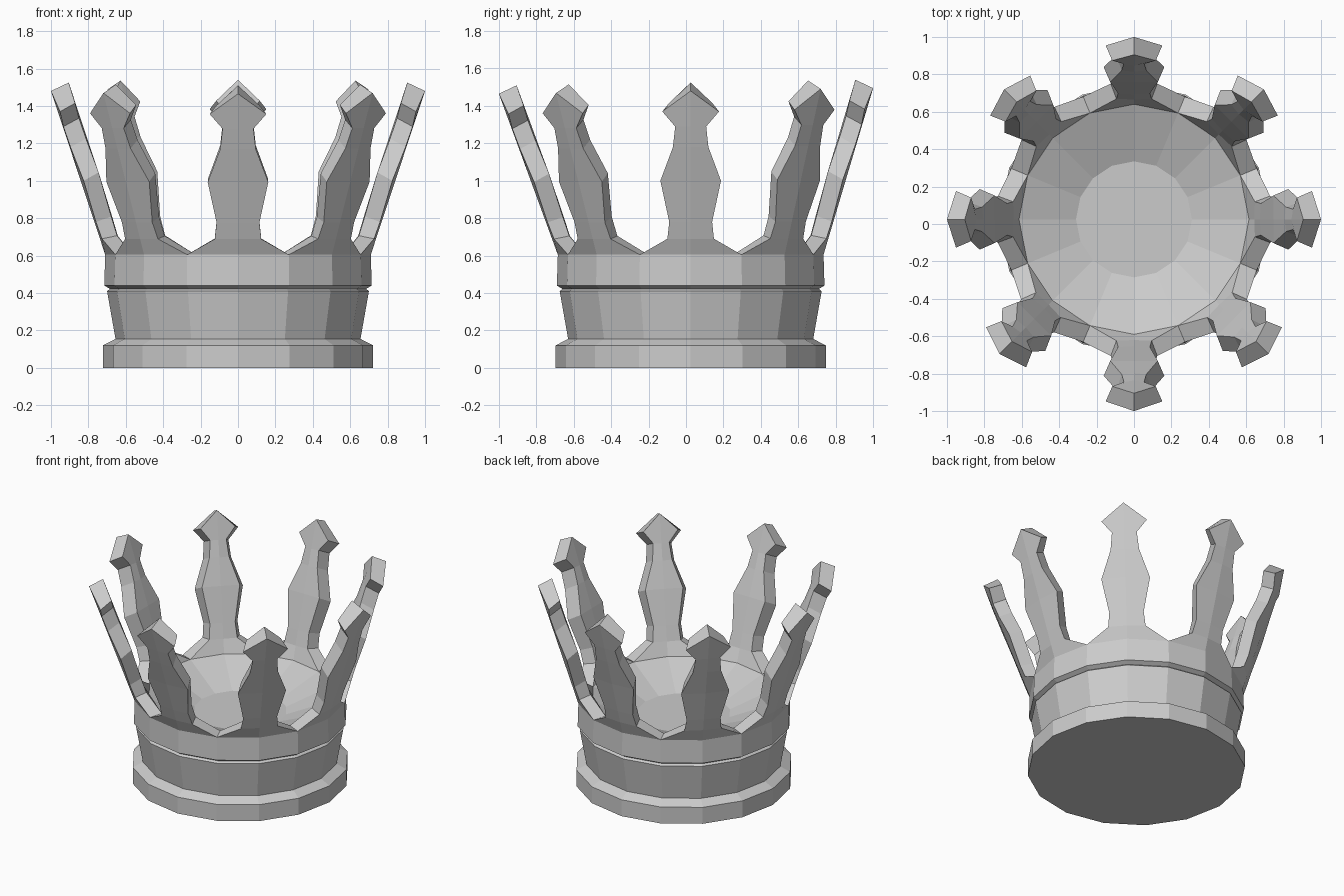
import bpy, bmesh
from math import sin, cos, pi

if "Cube" in bpy.data.objects:
    bpy.data.objects.remove(bpy.data.objects["Cube"])

CY = 0.025          # crown axis sits slightly behind the origin
N = 16
bm = bmesh.new()


def pt(r, a, z):
    return bm.verts.new((r * cos(a), CY + r * sin(a), z))


# Band and bowl: lathed profiles for the outside and the shallow inner dish
outer = [(0.722, 0), (0.722, 0.12), (0.655, 0.155), (0.70, 0.41),
         (0.685, 0.422), (0.715, 0.44), (0.71, 0.605)]
inner = [(0.615, 0.61), (0.31, 0.48)]


def lathe(profile):
    rings = [[pt(r, 2 * pi * i / N, z) for i in range(N)] for r, z in profile]
    for a, b in zip(rings, rings[1:]):
        for i in range(N):
            j = (i + 1) % N
            bm.faces.new((a[i], a[j], b[j], b[i]))
    return rings


bm.faces.new(lathe(outer)[0])
bm.faces.new(lathe(inner)[-1])

# Points: (height, half width) outline wrapped on a flaring cone
outline = [(0.69, 0.125), (0.78, 0.115), (1.0, 0.163), (1.18, 0.095),
           (1.29, 0.083), (1.37, 0.152)]


def spike(ang):
    def radius(z):
        t = (z - 0.605) / 0.875
        return 0.71 + (0.29 - 0.025 * sin(ang)) * t, t

    def row(z, half, zmid=None, narrow=0.0):
        out, inn = [], []
        for s in (-1, 0, 1):
            zz = zmid if (zmid and s == 0) else z
            r, t = radius(zz)
            lift = 0.015 * sin(ang) * t
            out.append(pt(r, ang + s * half, zz + lift))
            depth = 0.085 if (s and narrow) else 0.095
            inn.append(pt(r - depth, ang + s * (half - narrow),
                          zz + 0.005 + lift + 0.04 * min(1, t * 3)))
        return out, inn

    rows = [row(0.605, pi / 8)]
    for z, w in outline:
        zmid = 1.48 if z == outline[-1][0] else None
        rows.append(row(z, w / radius(z)[0], zmid, 0.025))
    for (o0, i0), (o1, i1) in zip(rows, rows[1:]):
        for c in (0, 1):
            bm.faces.new((o0[c], o0[c + 1], o1[c + 1], o1[c]))
            bm.faces.new((i0[c + 1], i0[c], i1[c], i1[c + 1]))
        bm.faces.new((i0[0], o0[0], o1[0], i1[0]))
        bm.faces.new((o0[2], i0[2], i1[2], o1[2]))
    o, i = rows[-1]
    for c in (0, 1):
        bm.faces.new((o[c], o[c + 1], i[c + 1], i[c]))


for k in range(8):
    spike(k * pi / 4)

bmesh.ops.remove_doubles(bm, verts=bm.verts, dist=0.002)
bmesh.ops.recalc_face_normals(bm, faces=bm.faces)
me = bpy.data.meshes.new("crown")
bm.to_mesh(me)
bm.free()
bpy.context.collection.objects.link(bpy.data.objects.new("crown", me))
